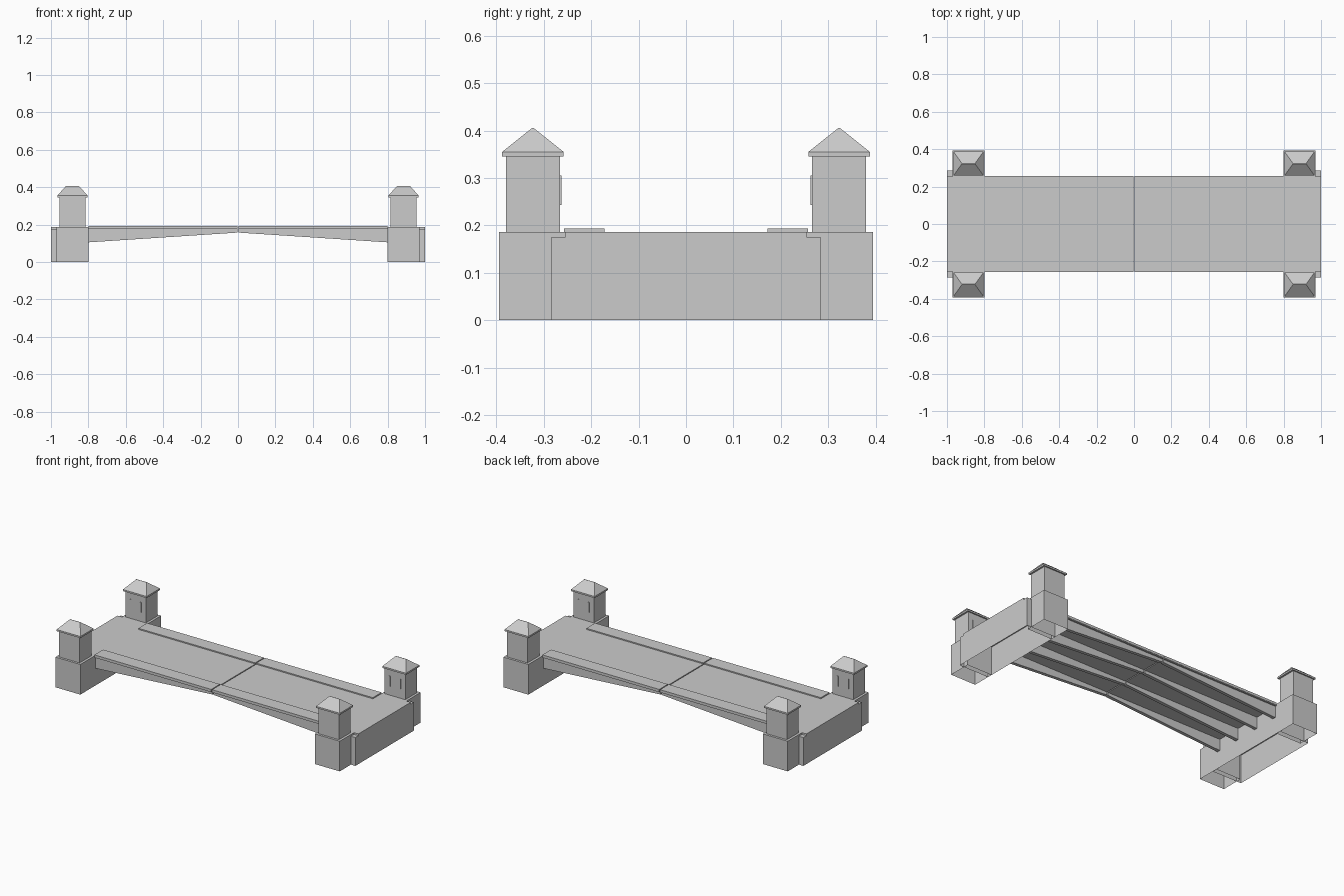
import bpy, bmesh

if "Cube" in bpy.data.objects:
    bpy.data.objects.remove(bpy.data.objects["Cube"])

stone = bpy.data.materials.new("light_grey_stone")
stone.diffuse_color = (0.6, 0.6, 0.6, 1)
stone.use_nodes = True
stone.node_tree.nodes["Principled BSDF"].inputs["Base Color"].default_value = stone.diffuse_color


def mesh_object(name, bm):
    bmesh.ops.recalc_face_normals(bm, faces=bm.faces)
    me = bpy.data.meshes.new(name)
    bm.to_mesh(me)
    bm.free()
    me.materials.append(stone)
    ob = bpy.data.objects.new(name, me)
    bpy.context.collection.objects.link(ob)
    return ob


def loft(name, lower, upper, open_bottom=False):
    """Solid between two rectangles given as (x0, x1, y0, y1, z)."""
    bm = bmesh.new()
    rings = []
    for x0, x1, y0, y1, z in (lower, upper):
        rings.append([bm.verts.new(p) for p in
                      ((x0, y0, z), (x1, y0, z), (x1, y1, z), (x0, y1, z))])
    a, b = rings
    for i in range(4):
        j = (i + 1) % 4
        bm.faces.new((a[i], a[j], b[j], b[i]))
    bm.faces.new(b)
    bottom = bm.faces.new(a[::-1])
    bmesh.ops.recalc_face_normals(bm, faces=bm.faces)
    if open_bottom:
        bm.faces.remove(bottom)
    bmesh.ops.remove_doubles(bm, verts=bm.verts, dist=1e-5)
    return mesh_object(name, bm)


def box(name, x, y, z, open_bottom=False):
    x, y = sorted(x), sorted(y)
    return loft(name, (*x, *y, z[0]), (*x, *y, z[1]), open_bottom)


def girder(name, sx, y, thickness):
    """Tapered beam, deep at the pier and shallow at midspan."""
    profile = ((0.003, 0.175), (0.8, 0.175), (0.8, 0.105), (0.003, 0.157))
    bm = bmesh.new()
    f = bm.faces.new([bm.verts.new((sx * x, y - thickness / 2, z))
                      for x, z in profile])
    g = bmesh.ops.extrude_face_region(bm, geom=[f])
    bmesh.ops.translate(bm, vec=(0, thickness, 0),
                        verts=[v for v in g["geom"]
                               if isinstance(v, bmesh.types.BMVert)])
    return mesh_object(name, bm)


for sx, end in ((-1, "left"), (1, "right")):
    # Hollow pier and its road surface
    box(f"{end}_pier", (sx * 0.8, sx), (-0.285, 0.285), (0, 0.175), True)
    box(f"{end}_approach_road", (sx * 0.8, sx), (-0.255, 0.255), (0.175, 0.186))

    # Bridge leaf with its supporting beams
    box(f"{end}_leaf_deck", (sx * 0.003, sx * 0.8), (-0.255, 0.255), (0.175, 0.186))
    for i, y in enumerate((-0.235, -0.08, 0.08, 0.235)):
        girder(f"{end}_girder_{i + 1}", sx, y, 0.02)

    for sy, side in ((-1, "front"), (1, "back")):
        tag = f"{end}_{side}"
        # Raised footway along the leaf edge
        box(f"{tag}_footway", (sx * 0.003, sx * 0.8),
            (sy * 0.172, sy * 0.257), (0.178, 0.193))

        # Tower: hollow base, shaft, eaves slab, hipped roof
        cx, cy = sx * 0.885, sy * 0.323
        box(f"{tag}_tower_base", (sx * 0.8, sx * 0.97),
            (sy * 0.255, sy * 0.394), (0, 0.186), True)
        box(f"{tag}_tower_shaft", (cx - 0.07, cx + 0.07),
            (cy - 0.057, cy + 0.057), (0.186, 0.345))
        box(f"{tag}_eaves", (cx - 0.081, cx + 0.081),
            (cy - 0.065, cy + 0.065), (0.345, 0.355))
        loft(f"{tag}_roof",
             (cx - 0.081, cx + 0.081, cy - 0.065, cy + 0.065, 0.355),
             (cx - 0.035, cx + 0.035, cy - 0.001, cy + 0.001, 0.406))

        # Narrow window plates on the face towards the road
        for k, dx in enumerate((-0.035, 0.035)):
            box(f"{tag}_window_{k + 1}", (cx + dx - 0.005, cx + dx + 0.005),
                (sy * 0.2625, sy * 0.267), (0.243, 0.305))
